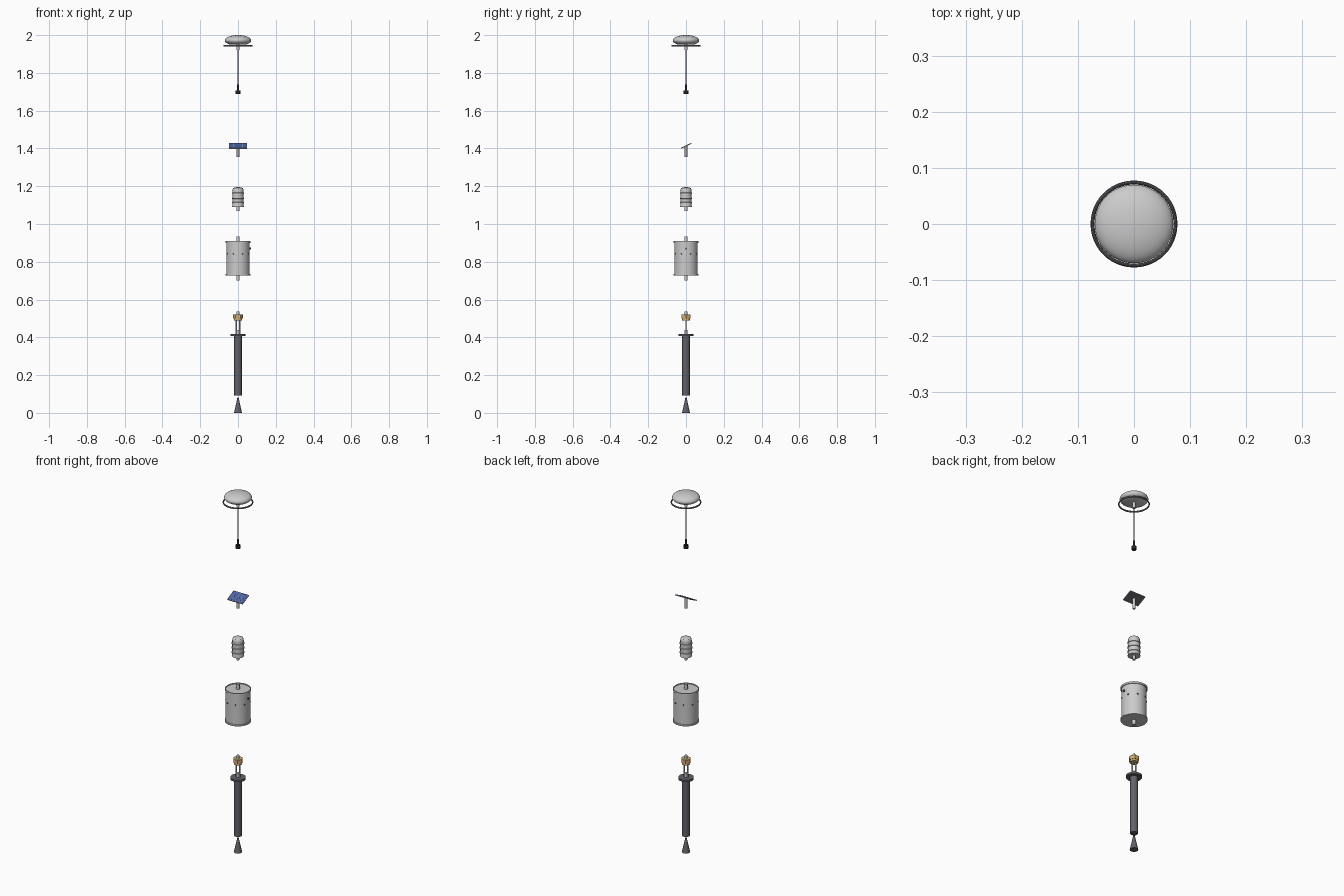
import bpy, bmesh
from math import radians, cos, sin, pi
from mathutils import Matrix, Vector

if "Cube" in bpy.data.objects:
    bpy.data.objects.remove(bpy.data.objects["Cube"])


def material(name, rgb):
    m = bpy.data.materials.new(name)
    m.diffuse_color = (*rgb, 1)
    m.use_nodes = True
    m.node_tree.nodes["Principled BSDF"].inputs["Base Color"].default_value = m.diffuse_color
    return m


WHITE = material("white_shell", (0.85, 0.85, 0.85))
DARK = material("dark_metal", (0.12, 0.12, 0.14))
BLACK = material("black_rubber", (0.02, 0.02, 0.02))
BRASS = material("brass", (0.65, 0.42, 0.18))
BLUE = material("solar_blue", (0.07, 0.12, 0.35))
STEEL = material("pale_line", (0.45, 0.5, 0.6))


def finish(name, bm, mat=None):
    bmesh.ops.recalc_face_normals(bm, faces=bm.faces)
    me = bpy.data.meshes.new(name)
    bm.to_mesh(me)
    bm.free()
    me.shade_smooth()
    me.set_sharp_from_angle(angle=radians(30))
    if mat:
        me.materials.append(mat)
    ob = bpy.data.objects.new(name, me)
    bpy.context.collection.objects.link(ob)
    return ob


def lathe(name, profile, mat=None, sides=32, x=0):
    """Revolve (radius, z) points around the z axis."""
    bm = bmesh.new()
    vs = [bm.verts.new((r, 0, z)) for r, z in profile]
    es = [bm.edges.new(p) for p in zip(vs, vs[1:])]
    bmesh.ops.spin(bm, geom=vs + es, axis=(0, 0, 1), cent=(0, 0, 0),
                   angle=2 * pi, steps=sides, use_duplicate=False)
    bmesh.ops.remove_doubles(bm, verts=bm.verts, dist=1e-5)
    ob = finish(name, bm, mat)
    ob.location.x = x
    return ob


def rod(name, r, z0, z1, mat=None, sides=24, x=0):
    return lathe(name, [(0, z0), (r, z0), (r, z1), (0, z1)], mat, sides, x)


def stud(name, r, angle, radius, z, length, mat=None):
    """Small cylinder pointing outwards from the drum."""
    d = Vector((cos(angle), sin(angle), 0))
    bm = bmesh.new()
    bmesh.ops.create_cone(bm, cap_ends=True, segments=12, radius1=r, radius2=r, depth=length,
                          matrix=Matrix.Translation(d * radius + Vector((0, 0, z)))
                          @ d.to_track_quat('Z', 'Y').to_matrix().to_4x4())
    return finish(name, bm, mat)


# Ground spike and probe tube
lathe("ground_spike", [(0, 0), (0.021, 0), (0.003, 0.082), (0, 0.082)], DARK)
rod("probe_tube", 0.02, 0.092, 0.406, DARK, 32)
lathe("probe_flange", [(0, 0.406), (0.039, 0.406), (0.039, 0.417), (0, 0.417)], DARK)

# Twin rods and hexagonal coupling
rod("rod_collar", 0.008, 0.417, 0.44)
for side in (-1, 1):
    rod("coupling_rod", 0.0035, 0.417, 0.495, None, 12, side * 0.01)
rod("coupling_lower", 0.021, 0.49, 0.5, BRASS, 32)
rod("coupling_nut", 0.026, 0.5, 0.521, BRASS, 6)
rod("coupling_pin", 0.008, 0.521, 0.537)

# Main drum with rims, stems and studs
lathe("drum", [(0, 0.728), (0.066, 0.728), (0.066, 0.736), (0.062, 0.736), (0.062, 0.9),
               (0.066, 0.9), (0.066, 0.91), (0.061, 0.91), (0.061, 0.906), (0, 0.906)], None, 48)
rod("drum_top_stem", 0.009, 0.9, 0.935)
rod("drum_bottom_stem", 0.009, 0.702, 0.732)
for i in range(8):
    stud("drum_stud", 0.004, pi / 8 + i * pi / 4, 0.0625, 0.843, 0.005, DARK)
stud("drum_port", 0.006, 0, 0.063, 0.87, 0.01, DARK)

# Domed sensor housing with stacked louvre rings
housing = [(0, 1.09), (0.031, 1.09)]
for z in (1.112, 1.137, 1.162):
    housing += [(0.029, z - 0.004), (0.032, z - 0.003), (0.032, z + 0.003), (0.029, z + 0.004)]
housing += [(0.029, 1.178)]
housing += [(0.021 + 0.008 * cos(a), 1.178 + 0.014 * sin(a))
            for a in (radians(d) for d in (22, 45, 67, 90))]
lathe("sensor_housing", housing + [(0.01, 1.195), (0, 1.196)])
rod("sensor_stem", 0.008, 1.068, 1.092)

# Tilted solar panel on its post
rod("panel_post", 0.007, 1.355, 1.412)
TILT = Matrix.Translation((0, 0.001, 1.414)) @ Matrix.Rotation(radians(26), 4, 'X')


def panel_box(name, size, centre, mat):
    bm = bmesh.new()
    bmesh.ops.create_cube(bm, size=1, matrix=TILT @ Matrix.Translation(centre)
                          @ Matrix.Diagonal((*size, 1)))
    return finish(name, bm, mat)


panel_box("panel_back", (0.094, 0.062, 0.003), (0, 0, -0.001), DARK)
panel_box("panel_cells", (0.091, 0.059, 0.002), (0, 0, 0.0012), BLUE)
for x in (-0.0225, 0, 0.0225):
    panel_box("cell_line", (0.0008, 0.059, 0.0006), (x, 0, 0.0023), STEEL)
panel_box("cell_line", (0.091, 0.0008, 0.0006), (0, 0, 0.0023), STEEL)
for side in (-1, 1):
    panel_box("panel_frame_side", (0.0015, 0.062, 0.005), (side * 0.0465, 0, 0), STEEL)
    panel_box("panel_frame_end", (0.094, 0.0015, 0.005), (0, side * 0.0305, 0), STEEL)

# Dome with flattened underside
dome = [(0, 1.951)] + [(0.07 * cos(a), 1.972 + 0.028 * sin(a))
                       for a in (radians(-48 + 138 * i / 20) for i in range(20))]
lathe("dome", dome + [(0, 2.0)], WHITE, 48)

# Guard ring below the dome
lathe("guard_ring", [(0.074 + 0.0035 * cos(i * pi / 6), 1.944 + 0.0045 * sin(i * pi / 6))
                     for i in range(13)], DARK, 48)

# Hanging rod with grip and weight
rod("dome_stem", 0.008, 1.921, 1.953)
rod("hanging_rod", 0.003, 1.73, 1.925, DARK, 16)
rod("rod_grip", 0.006, 1.703, 1.738, BLACK, 16)
rod("end_weight", 0.012, 1.688, 1.707, BLACK)
